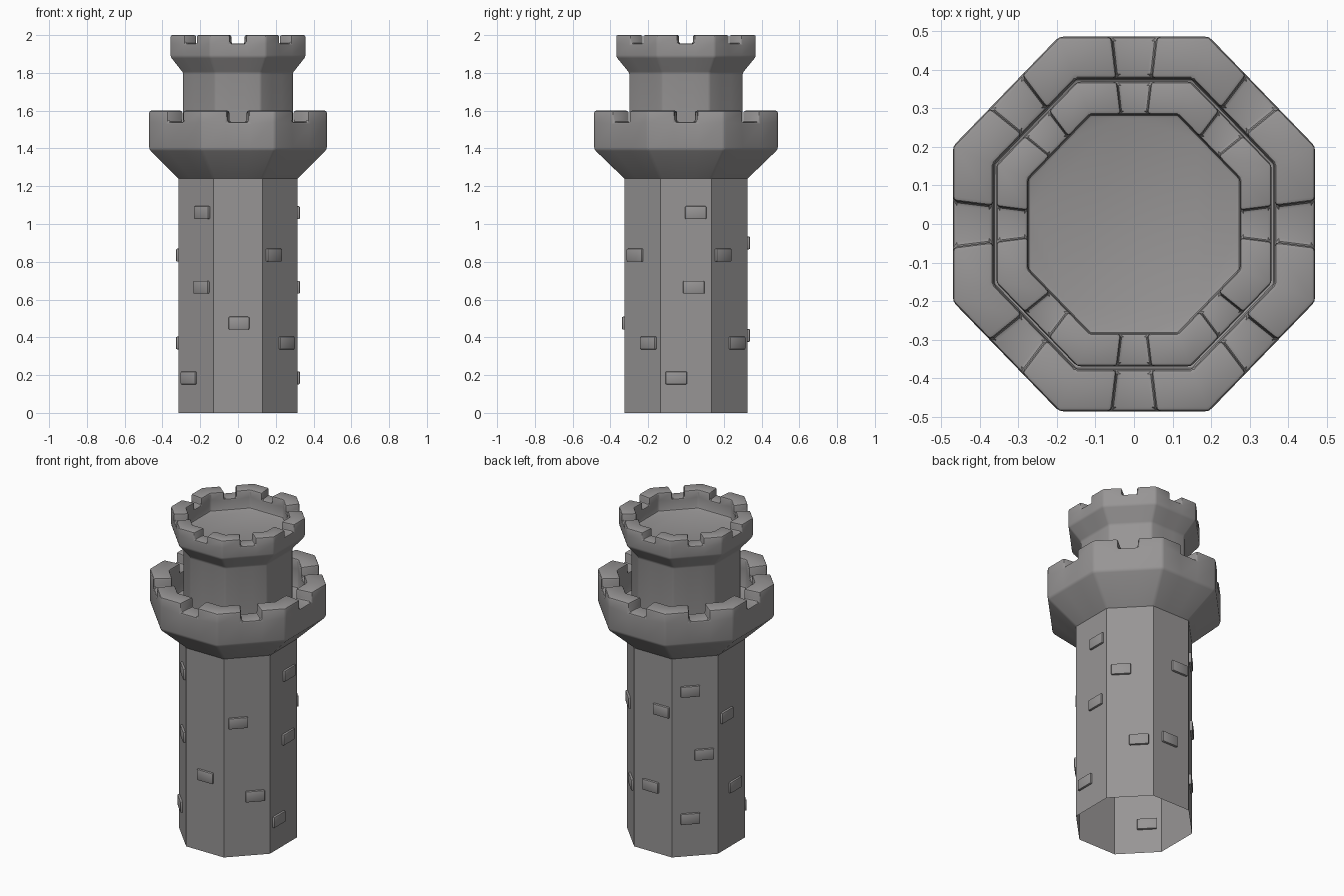
import bpy, bmesh, math
from mathutils import Matrix, Vector

if "Cube" in bpy.data.objects:
    bpy.data.objects.remove(bpy.data.objects["Cube"])

SIDES = 8
Y_STRETCH = 1.034      # plan is slightly deeper than wide
NOTCH = 0.123          # half width of a notch relative to the apothem

stone = bpy.data.materials.new("grey_stone")
stone.diffuse_color = (0.31, 0.30, 0.30, 1)
stone.use_nodes = True
stone.node_tree.nodes["Principled BSDF"].inputs["Base Color"].default_value = stone.diffuse_color


def finish(bm, name):
    bmesh.ops.scale(bm, vec=(1, Y_STRETCH, 1), verts=bm.verts)
    me = bpy.data.meshes.new(name)
    bm.to_mesh(me)
    bm.free()
    me.materials.append(stone)
    ob = bpy.data.objects.new(name, me)
    bpy.context.collection.objects.link(ob)
    bpy.ops.object.select_all(action='DESELECT')
    ob.select_set(True)
    bpy.context.view_layer.objects.active = ob
    bpy.ops.object.shade_smooth_by_angle(angle=math.radians(30))
    return ob


def bevel_sharp(bm, width):
    edges = [e for e in bm.edges if len(e.link_faces) == 2
             and e.calc_face_angle() > math.radians(30)]
    bmesh.ops.bevel(bm, geom=edges, offset=width, segments=2, profile=0.5,
                    affect='EDGES', clamp_overlap=True)


def ring(bm, apothem, z):
    """Octagon with three points per side: corner, notch start, notch end."""
    verts = []
    half = apothem * math.tan(math.pi / SIDES)
    for k in range(SIDES):
        rot = Matrix.Rotation(k * 2 * math.pi / SIDES, 3, 'Z')
        for t in (-half, -apothem * NOTCH, apothem * NOTCH):
            verts.append(bm.verts.new(rot @ Vector((apothem, t, z))))
    return verts


def crenellated(name, outer, inner, top, cap, bevel):
    """Outer profile (bottom to notch floor), inner profile (notch floor down), merlon top."""
    bm = bmesh.new()
    n = SIDES * 3
    out = [ring(bm, *p) for p in outer]
    inn = [ring(bm, *p) for p in inner]
    out_top, in_top = ring(bm, outer[-1][0], top), ring(bm, inner[0][0], top)

    def quad(a, b, i):
        j = (i + 1) % n
        bm.faces.new((a[i], a[j], b[j], b[i]))

    for i in range(n):
        for rows in (out, inn):
            for a, b in zip(rows, rows[1:]):
                quad(a, b, i)
        lo_o, lo_i = out[-1], inn[0]
        if i % 3 == 1:                      # notch floor
            quad(lo_o, lo_i, i)
        else:                               # merlon walls and top
            quad(lo_o, out_top, i)
            quad(out_top, in_top, i)
            quad(in_top, lo_i, i)
        if i % 3 == 1:                      # notch cheeks
            bm.faces.new((lo_o[i], lo_i[i], in_top[i], out_top[i]))
        if i % 3 == 2:
            bm.faces.new((lo_o[i], out_top[i], in_top[i], lo_i[i]))
    if cap:
        bm.faces.new(inn[-1])
    bmesh.ops.dissolve_limit(bm, angle_limit=0.01, verts=bm.verts, edges=bm.edges)
    bevel_sharp(bm, bevel)
    return finish(bm, name)


# Shaft: open octagonal tube
bm = bmesh.new()
R = 0.315 / math.cos(math.pi / SIDES)
rows = [[bm.verts.new((R * math.cos((k + .5) * math.pi / 4),
                       R * math.sin((k + .5) * math.pi / 4), z))
         for k in range(SIDES)] for z in (0, 1.24)]
for k in range(SIDES):
    j = (k + 1) % SIDES
    bm.faces.new((rows[0][k], rows[0][j], rows[1][j], rows[1][k]))
finish(bm, "tower_shaft")

# Lower flared battlement with its walkway
crenellated("lower_battlement",
            [(0.315, 1.24), (0.47, 1.395), (0.47, 1.54)],
            [(0.365, 1.54), (0.365, 1.42), (0.28, 1.42)], 1.6, False, 0.011)

# Upper turret with its own battlement and floor
crenellated("upper_turret",
            [(0.29, 1.41), (0.29, 1.80), (0.357, 1.885), (0.357, 1.955)],
            [(0.275, 1.955), (0.275, 1.885)], 2.0, True, 0.009)

# Raised bricks: compass angle of the side -> (sideways offset, height)
bricks = {
    -90: [(0.005, 0.475)],
    -45: [(-0.05, 0.835), (0.046, 0.37)],
    0: [(0.05, 1.06), (0.04, 0.665), (-0.05, 0.185)],
    45: [(-0.05, 0.835), (0.05, 0.37)],
    90: [(0.06, 0.90), (-0.013, 0.41)],
    135: [(-0.026, 1.03), (0.053, 0.63), (-0.026, 0.235)],
    180: [(-0.05, 0.835), (0.03, 0.37)],
    -135: [(0.05, 1.06), (0.045, 0.665), (-0.05, 0.185)],
}
bm = bmesh.new()
for angle, spots in bricks.items():
    for t, z in spots:
        m = (Matrix.Rotation(math.radians(angle), 4, 'Z')
             @ Matrix.Translation((0.315, t, z))
             @ Matrix.Diagonal((0.026, 0.11, 0.068, 1)))
        bmesh.ops.create_cube(bm, size=1, matrix=m)
bevel_sharp(bm, 0.006)
finish(bm, "wall_bricks")
